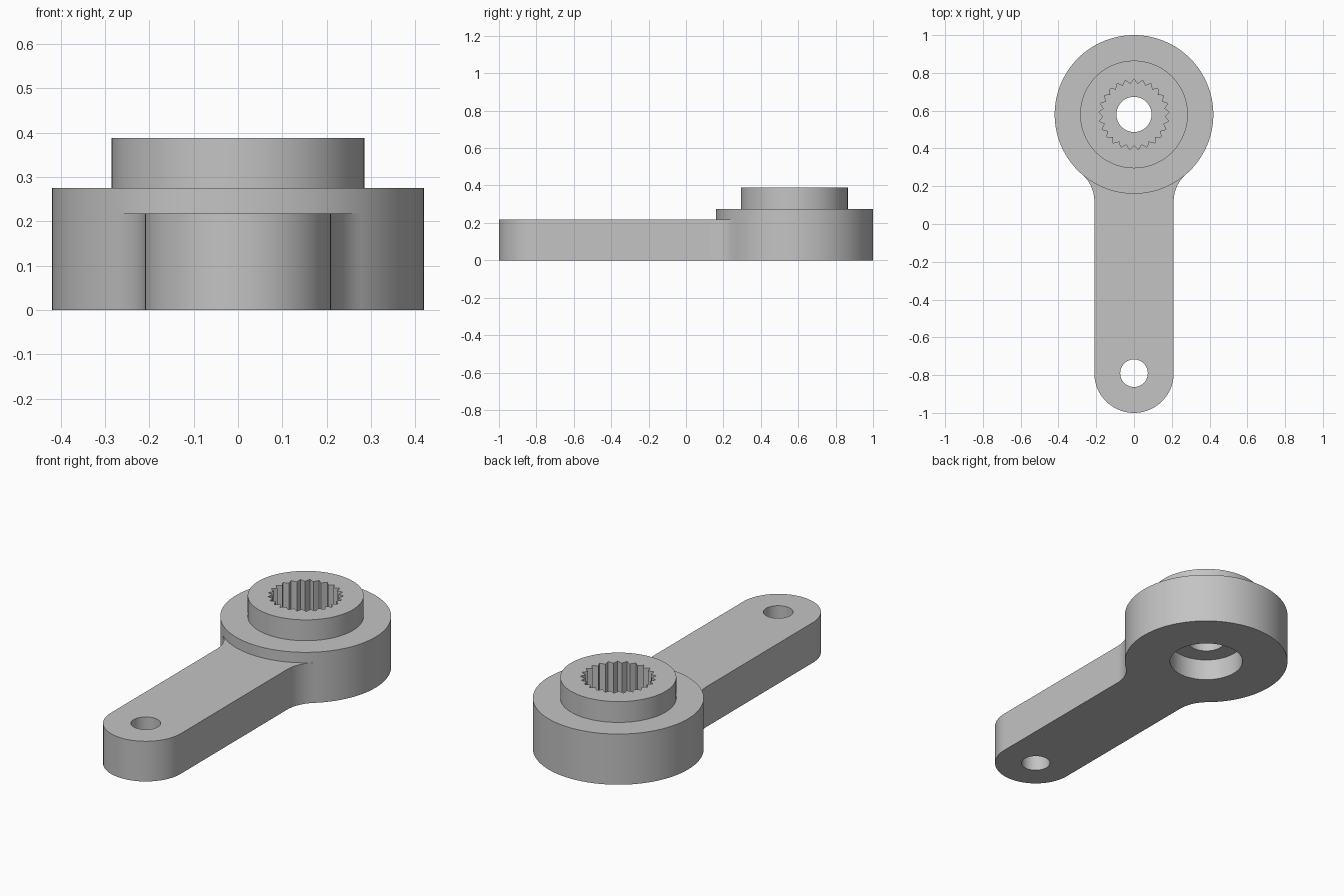
import bpy, bmesh
from math import sin, cos, pi, sqrt, atan2

cube = bpy.data.objects.get("Cube")
if cube:
    bpy.data.objects.remove(cube, do_unlink=True)

HUB_Y, HUB_R, HUB_TOP = 0.58, 0.42, 0.275
BOSS_R, BOSS_TOP = 0.285, 0.388
TIP_Y, ARM_R, ARM_TOP = -0.79, 0.21, 0.218
FILLET = 0.188
TEETH = 25

grey = bpy.data.materials.new("plain grey")
grey.use_nodes = True
colour = (0.55, 0.55, 0.55, 1)
grey.diffuse_color = colour
grey.node_tree.nodes["Principled BSDF"].inputs["Base Color"].default_value = colour


def arc(cx, cy, r, a0, a1, n):
    """Points along an arc, both ends included."""
    angles = [a0 + (a1 - a0) * i / n for i in range(n + 1)]
    return [(cx + r * cos(a), cy + r * sin(a)) for a in angles]


def circle(cy, r, n=128):
    return arc(0, cy, r, 0, 2 * pi, n)[:-1]


def prism(name, outline, z0, z1):
    """Extrude a counter-clockwise outline from z0 to z1."""
    bm = bmesh.new()
    face = bm.faces.new([bm.verts.new((x, y, z0)) for x, y in outline])
    top = bmesh.ops.extrude_face_region(bm, geom=[face], use_keep_orig=True)["geom"]
    for v in top:
        if isinstance(v, bmesh.types.BMVert):
            v.co.z = z1
    bmesh.ops.recalc_face_normals(bm, faces=bm.faces)
    mesh = bpy.data.meshes.new(name)
    bm.to_mesh(mesh)
    bm.free()
    obj = bpy.data.objects.new(name, mesh)
    mesh.materials.append(grey)
    bpy.context.collection.objects.link(obj)
    return obj


def combine(body, other, operation):
    """Apply a boolean and discard the helper."""
    other.hide_render = True
    mod = body.modifiers.new(operation.lower(), 'BOOLEAN')
    mod.operation, mod.object, mod.solver = operation, other, 'EXACT'
    bpy.context.view_layer.objects.active = body
    bpy.ops.object.modifier_apply(modifier=mod.name)
    bpy.data.objects.remove(other, do_unlink=True)


# Arm: rounded tip, straight sides, fillets flowing into the hub
fx = ARM_R + FILLET
drop = sqrt((HUB_R + FILLET) ** 2 - fx ** 2)
right_fillet = arc(fx, HUB_Y - drop, FILLET, pi, atan2(drop, -fx), 16)
left_fillet = [(-x, y) for x, y in reversed(right_fillet)]
tip = arc(0, TIP_Y, ARM_R, pi, 2 * pi, 48)
lever = prism("lever_arm", tip + right_fillet + [(0, HUB_Y)] + left_fillet, 0, ARM_TOP)

# Hub disc and raised boss
combine(lever, prism("hub", circle(HUB_Y, HUB_R), 0, HUB_TOP), 'UNION')
combine(lever, prism("boss", circle(HUB_Y, BOSS_R), 0.15, BOSS_TOP), 'UNION')

# Toothed socket from above
socket = []
for i in range(2 * TEETH):
    a = pi / 2 + pi * i / TEETH
    r = 0.163 if i % 2 else 0.187
    socket.append((r * cos(a), HUB_Y + r * sin(a)))
combine(lever, prism("socket_cutter", socket, 0.17, 0.6), 'DIFFERENCE')

# Screw recess from below, through hole and tip hole
for name, y, r, z0, z1 in (("recess_cutter", HUB_Y, 0.187, -0.1, 0.117),
                           ("bore_cutter", HUB_Y, 0.093, 0.05, 0.25),
                           ("tip_hole_cutter", TIP_Y, 0.073, -0.1, 0.6)):
    combine(lever, prism(name, circle(y, r, 64), z0, z1), 'DIFFERENCE')

# Smooth round walls, sharp rims and teeth
bpy.ops.object.select_all(action='DESELECT')
lever.select_set(True)
bpy.context.view_layer.objects.active = lever
bpy.ops.object.shade_smooth_by_angle(angle=pi / 9)
